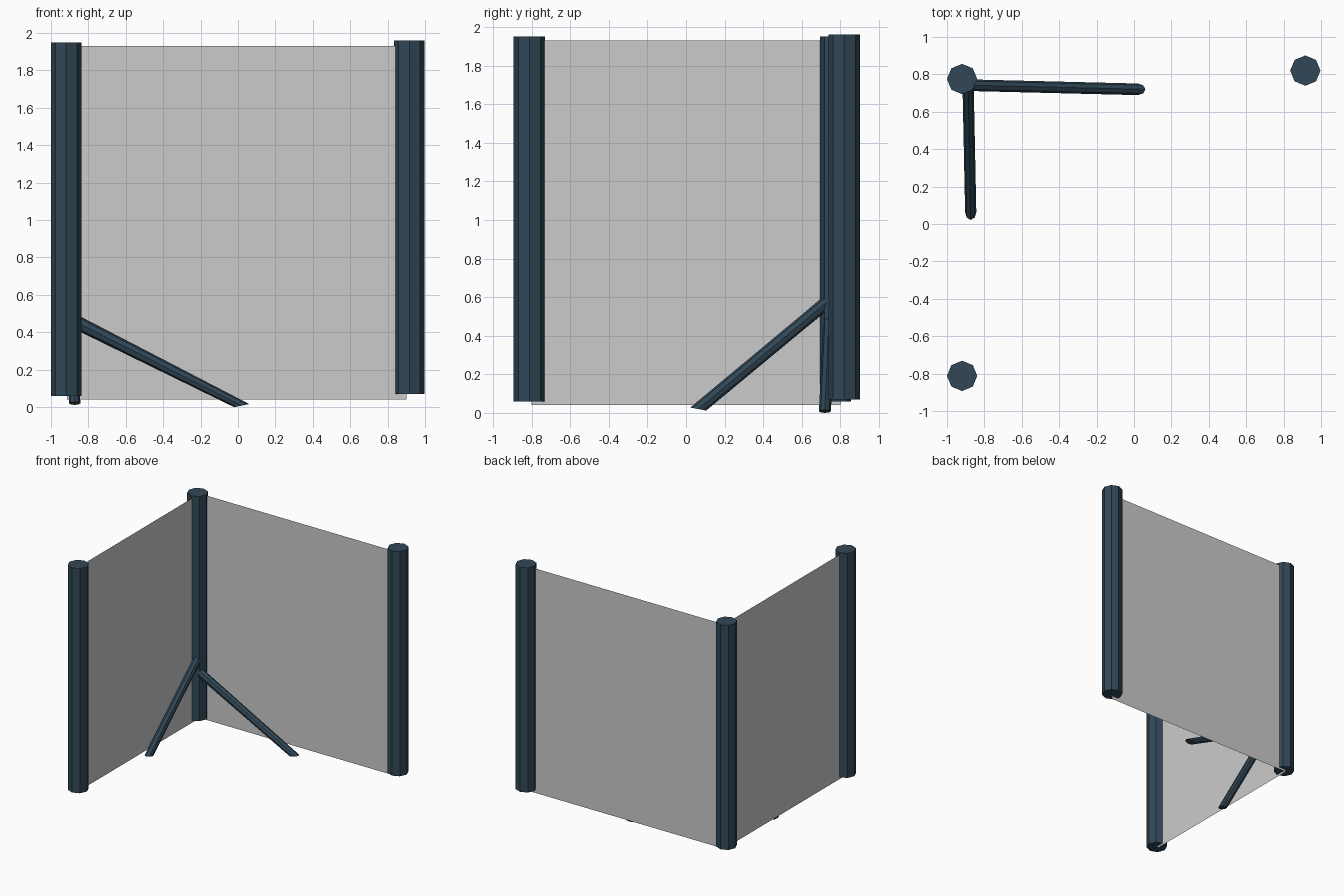
import bpy, bmesh, math
from mathutils import Vector

if "Cube" in bpy.data.objects:
    bpy.data.objects.remove(bpy.data.objects["Cube"])


def material(name, colour):
    m = bpy.data.materials.new(name)
    m.diffuse_color = (*colour, 1.0)
    m.use_nodes = True
    m.node_tree.nodes["Principled BSDF"].inputs["Base Color"].default_value = m.diffuse_color
    return m


slate = material("dark slate blue", (0.031, 0.063, 0.095))
grey = material("panel grey", (0.60, 0.60, 0.60))


def finish(name, bm, mat):
    mesh = bpy.data.meshes.new(name)
    bm.to_mesh(mesh)
    bm.free()
    mesh.materials.append(mat)
    obj = bpy.data.objects.new(name, mesh)
    bpy.context.collection.objects.link(obj)


def prism(name, rings, sides=8):
    """Loft between two rings, each given as centre and two half-axis vectors."""
    bm = bmesh.new()
    loops = []
    for c, u, v in rings:
        c, u, v = Vector(c), Vector(u), Vector(v)
        angles = [2 * math.pi * i / sides for i in range(sides)]
        loops.append([bm.verts.new(c + u * math.cos(a) + v * math.sin(a)) for a in angles])
    a, b = loops
    bm.faces.new(a)
    bm.faces.new(b)
    for i in range(sides):
        j = (i + 1) % sides
        bm.faces.new((a[i], a[j], b[j], b[i]))
    bmesh.ops.recalc_face_normals(bm, faces=bm.faces)
    finish(name, bm, slate)


# Octagonal posts
R = 0.081
for name, x, y, z0, z1 in (("corner_post", -0.919, 0.775, 0.06, 1.95),
                           ("left_front_post", -0.919, -0.812, 0.06, 1.95),
                           ("right_back_post", 0.916, 0.82, 0.07, 1.96)):
    prism(name, [((x, y, z), (R, 0, 0), (0, R, 0)) for z in (z0, z1)])

# Slanted braces: nearly flat cut at the foot, upper end buried in the corner post
prism("back_brace", [((0.02, 0.72, 0.008), (0.041, 0, 0.008), (0, 0.031, 0)),
                     ((-0.88, 0.742, 0.462), (0, 0, 0.042), (0, 0.031, 0))])
prism("side_brace", [((-0.873, 0.063, 0.02), (0, -0.041, 0.008), (0.03, 0, 0)),
                     ((-0.887, 0.74, 0.582), (0, 0, 0.043), (0.03, 0, 0))])

# Thin sheet panels spanning the posts
for name, p, q in (("back_panel", (-0.915, 0.80), (0.90, 0.80)),
                   ("side_panel", (-0.915, -0.80), (-0.915, 0.80))):
    bm = bmesh.new()
    bm.faces.new([bm.verts.new(co) for co in ((*p, 0.042), (*q, 0.042), (*q, 1.93), (*p, 1.93))])
    finish(name, bm, grey)
